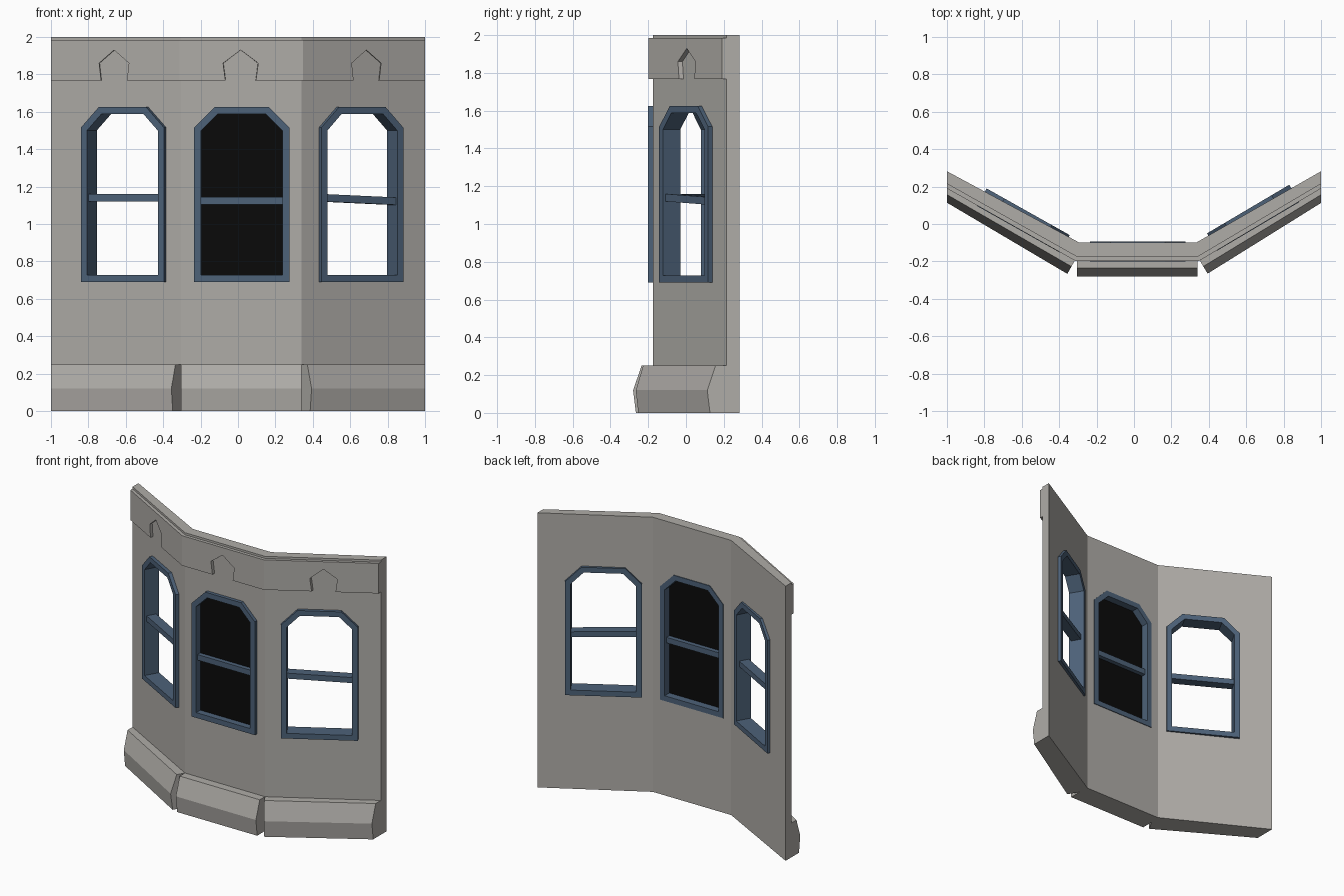
import bpy, bmesh
from mathutils import Vector

if "Cube" in bpy.data.objects:
    bpy.data.objects.remove(bpy.data.objects["Cube"])


def material(name, rgb):
    m = bpy.data.materials.new(name)
    m.diffuse_color = (*rgb, 1)
    m.use_nodes = True
    m.node_tree.nodes["Principled BSDF"].inputs["Base Color"].default_value = m.diffuse_color
    return m


STONE = material("warm grey stone", (0.43, 0.415, 0.39))
BLUE = material("slate blue paint", (0.075, 0.122, 0.19))
BLACK = material("black glass", (0.003, 0.003, 0.003))


def loft(name, loops, mat, ring=False):
    """Skin equal-length closed loops; cap the ends unless they form a ring."""
    n, count = len(loops[0]), len(loops)
    bm = bmesh.new()
    rows = [[bm.verts.new(p) for p in loop] for loop in loops]
    for i in range(count if ring else count - 1):
        a, b = rows[i], rows[(i + 1) % count]
        for j in range(n):
            k = (j + 1) % n
            bm.faces.new((a[j], a[k], b[k], b[j]))
    if not ring:
        bm.faces.new(rows[0])
        bm.faces.new(rows[-1])
    bmesh.ops.recalc_face_normals(bm, faces=bm.faces)
    me = bpy.data.meshes.new(name)
    bm.to_mesh(me)
    bm.free()
    me.materials.append(mat)
    ob = bpy.data.objects.new(name, me)
    bpy.context.collection.objects.link(ob)
    return ob


# Plan lines of the bay: wall front, wall back and front of the top band
FRONT = [(-1, 0.215), (-0.305, -0.175), (0.34, -0.175), (1, 0.215)]
BACK = [(-1, 0.282), (-0.295, -0.098), (0.335, -0.098), (1, 0.282)]
BAND = [(-1, 0.19), (-0.312, -0.198), (0.347, -0.198), (1, 0.19)]

# Wall
plan = FRONT + BACK[::-1]
wall = loft("bay_wall", [[(x, y, z) for x, y in plan] for z in (0, 2)], STONE)


def window_profile(inset):
    """Opening with clipped upper corners, as (across, height)."""
    w, c = 0.255 - inset, 0.145 - 0.4 * inset
    low, mid, top = 0.69 + inset, 1.515 - 0.4 * inset, 1.625 - inset
    return [(-w, low), (w, low), (w, mid), (c, top), (-c, top), (-w, mid)]


# side name, window centre x, notch position, bar heights at both ends
PANELS = [
    ("left", -0.606, 0.49, (1.14, 1.14)),
    ("centre", 0.02, 0.495, (1.125, 1.125)),
    ("right", 0.652, 0.52, (1.14, 1.122)),
]
cutters = []

for i, (side, win_x, notch_t, bar_z) in enumerate(PANELS):
    a, b = Vector((*FRONT[i], 0)), Vector((*FRONT[i + 1], 0))
    along = (b - a).normalized()
    out = Vector((along.y, -along.x, 0))
    centre = a + along * ((win_x - a.x) / along.x)

    def place(u, d, z):
        return centre + along * u + out * d + Vector((0, 0, z))

    def outline(inset, d):
        return [place(u, d, z) for u, z in window_profile(inset)]

    # Window frame, cutter and crossbar
    loft(side + "_window_frame",
         [outline(0, 0.025), outline(0.038, 0.025),
          outline(0.038, -0.082), outline(0, -0.082)], BLUE, ring=True)
    cutters.append(loft(side + "_cutter", [outline(0.015, 0.2), outline(0.015, -0.2)], STONE))
    loft(side + "_window_bar",
         [[place(u, d, z + h) for d, h in
           ((0.01, -0.02), (0.01, 0.02), (-0.06, 0.02), (-0.06, -0.02))]
          for u, z in zip((-0.225, 0.225), bar_z)], BLUE)

    # Only the middle window is glazed
    if side == "centre":
        loft("dark_window_pane", [outline(0.03, -0.022), outline(0.03, -0.028)], BLACK)

    # Top band with a pointed notch, mitred at the corners
    span = (b - a).length
    notch = [(-0.08, 1.767), (-0.092, 1.86), (0, 1.93), (0.092, 1.86), (0.08, 1.767)]
    shape = [(0, 1.767)] + [(notch_t + u / span, z) for u, z in notch]
    shape += [(1, 1.767), (1, 1.985), (0, 1.985)]
    layers = []
    for line in (FRONT, BAND):
        p, q = Vector((*line[i], 0)), Vector((*line[i + 1], 0))
        layers.append([p.lerp(q, t) + Vector((0, 0, z)) for t, z in shape])
    loft(side + "_top_band", layers, STONE)

    # Splayed plinth: square inner ends, outer ends flush with the sides
    profile = [(0, 0), (0.09, 0), (0.105, 0.12), (0.06, 0.25), (0, 0.25)]
    ends = []
    for p in (a, b):
        loop = []
        for d, z in profile:
            outer = abs(p.x) == 1
            q = p + out * d * (0.84 if outer else 1)
            if outer:
                q += along * ((p.x - q.x) / along.x)
            loop.append(q + Vector((0, 0, z)))
        ends.append(loop)
    loft(side + "_plinth", ends, STONE)

# Cut the window openings through the wall
bpy.context.view_layer.objects.active = wall
for cutter in cutters:
    mod = wall.modifiers.new("opening", 'BOOLEAN')
    mod.operation = 'DIFFERENCE'
    mod.solver = 'EXACT'
    mod.object = cutter
    bpy.ops.object.modifier_apply(modifier=mod.name)
    bpy.data.objects.remove(cutter)
